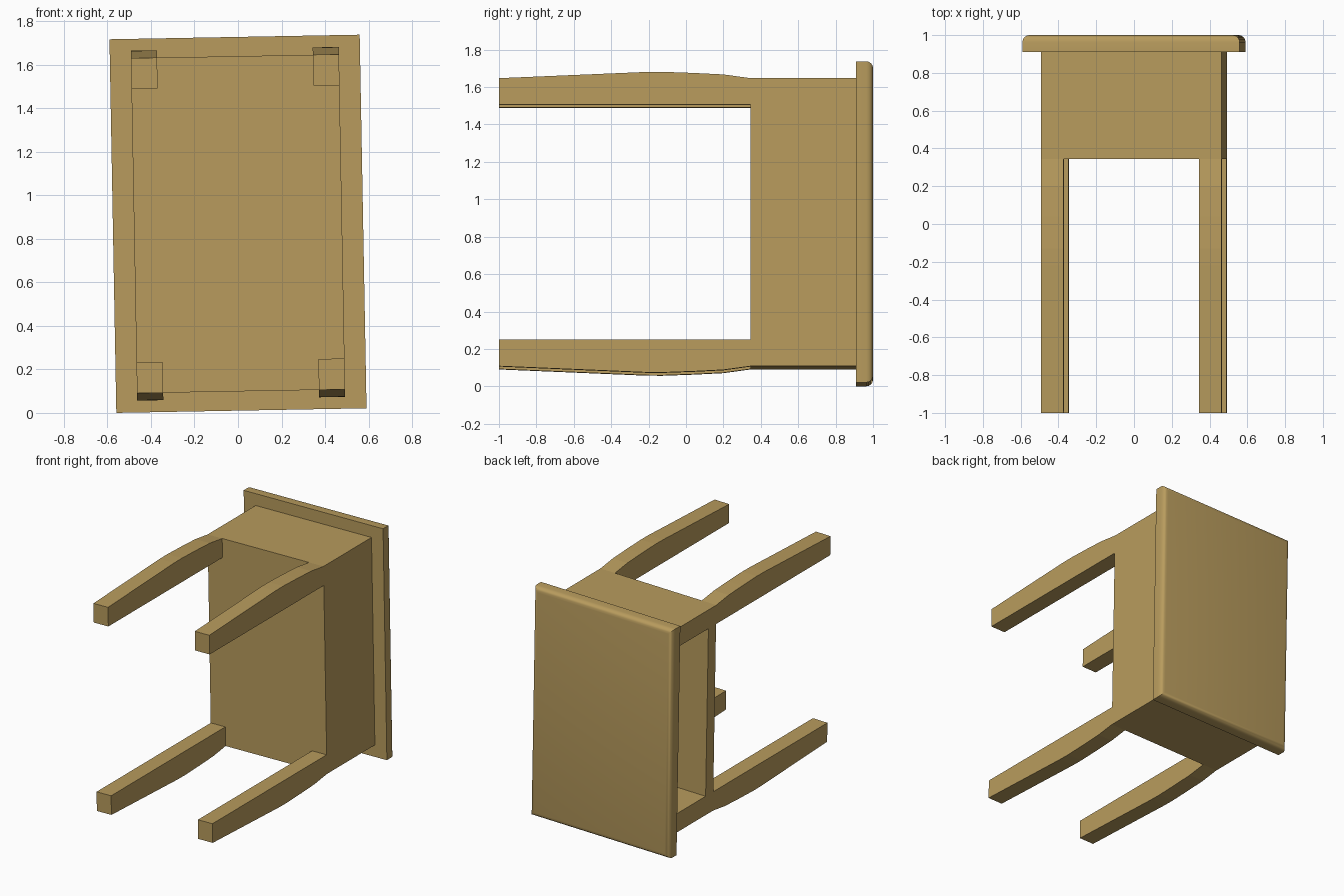
import bpy, bmesh, math
from mathutils import Matrix, Vector

if "Cube" in bpy.data.objects:
    bpy.data.objects.remove(bpy.data.objects["Cube"])

# Side table lying on its side (top faces +y), tilted slightly about y
TILT = Matrix.Translation((0, 0, 0.869)) @ Matrix.Rotation(math.radians(-1.05), 4, 'Y')
HU, HV = 0.478, 0.77            # half width and half length of the body
LEG_W, LEG_D = 0.12, 0.142      # leg section
Y_FOOT, Y_BODY, Y_TOP = -1.0, 0.345, 0.91

wood = bpy.data.materials.new("wood")
wood.diffuse_color = (0.48, 0.33, 0.11, 1)
wood.use_nodes = True
wood.node_tree.nodes["Principled BSDF"].inputs["Base Color"].default_value = wood.diffuse_color


def finish(name, bm):
    bmesh.ops.recalc_face_normals(bm, faces=bm.faces[:])
    me = bpy.data.meshes.new(name)
    bm.to_mesh(me)
    bm.free()
    me.materials.append(wood)
    ob = bpy.data.objects.new(name, me)
    bpy.context.collection.objects.link(ob)
    ob.matrix_world = TILT
    return ob


def box(name, lo, hi):
    lo, hi = Vector(lo), Vector(hi)
    bm = bmesh.new()
    m = Matrix.Translation((lo + hi) / 2) @ Matrix.Diagonal((*(hi - lo), 1))
    bmesh.ops.create_cube(bm, size=1, matrix=m)
    return finish(name, bm)


def leg(name, sx, sz):
    # Side profile (y, z) with a gentle outward bow, extruded across x
    profile = [(Y_FOOT, HV - LEG_D), (Y_FOOT, HV), (-0.22, 0.803), (-0.13, 0.804),
               (0.04, 0.798), (0.2, 0.79), (Y_BODY, HV), (Y_BODY, HV - LEG_D)]
    bm = bmesh.new()
    face = bm.faces.new([bm.verts.new((sx * HU, y, sz * z)) for y, z in profile])
    ext = bmesh.ops.extrude_face_region(bm, geom=[face], use_keep_orig=True)
    moved = [v for v in ext["geom"] if isinstance(v, bmesh.types.BMVert)]
    bmesh.ops.translate(bm, verts=moved, vec=(-sx * LEG_W, 0, 0))
    return finish(name, bm)


# Four legs
for sx, side in ((-1, "left"), (1, "right")):
    for sz, level in ((-1, "lower"), (1, "upper")):
        leg(f"{level}_{side}_leg", sx, sz)

# Cabinet body with an open compartment on the -x side
body = box("cabinet_body", (-HU, Y_BODY, -HV), (HU, Y_TOP, HV))
cutter = box("compartment_cutter", (-0.7, 0.435, LEG_D - HV), (HU - 0.1, 1.1, HV - LEG_D))
cutter.hide_render = True
cutter.hide_viewport = True
cut = body.modifiers.new("compartment", 'BOOLEAN')
cut.operation = 'DIFFERENCE'
cut.solver = 'EXACT'
cut.object = cutter

# Table top with a rounded outer rim
top = box("table_top", (-0.575, Y_TOP, -0.8585), (0.575, 1.0, 0.8585))
bm = bmesh.new()
bm.from_mesh(top.data)
rim = [e for e in bm.edges if all(v.co.y > 0.99 for v in e.verts)]
bmesh.ops.bevel(bm, geom=rim, offset=0.036, segments=4, profile=0.5, affect='EDGES')
bm.to_mesh(top.data)
bm.free()
bpy.ops.object.select_all(action='DESELECT')
top.select_set(True)
bpy.context.view_layer.objects.active = top
bpy.ops.object.shade_smooth_by_angle(angle=math.radians(35))
